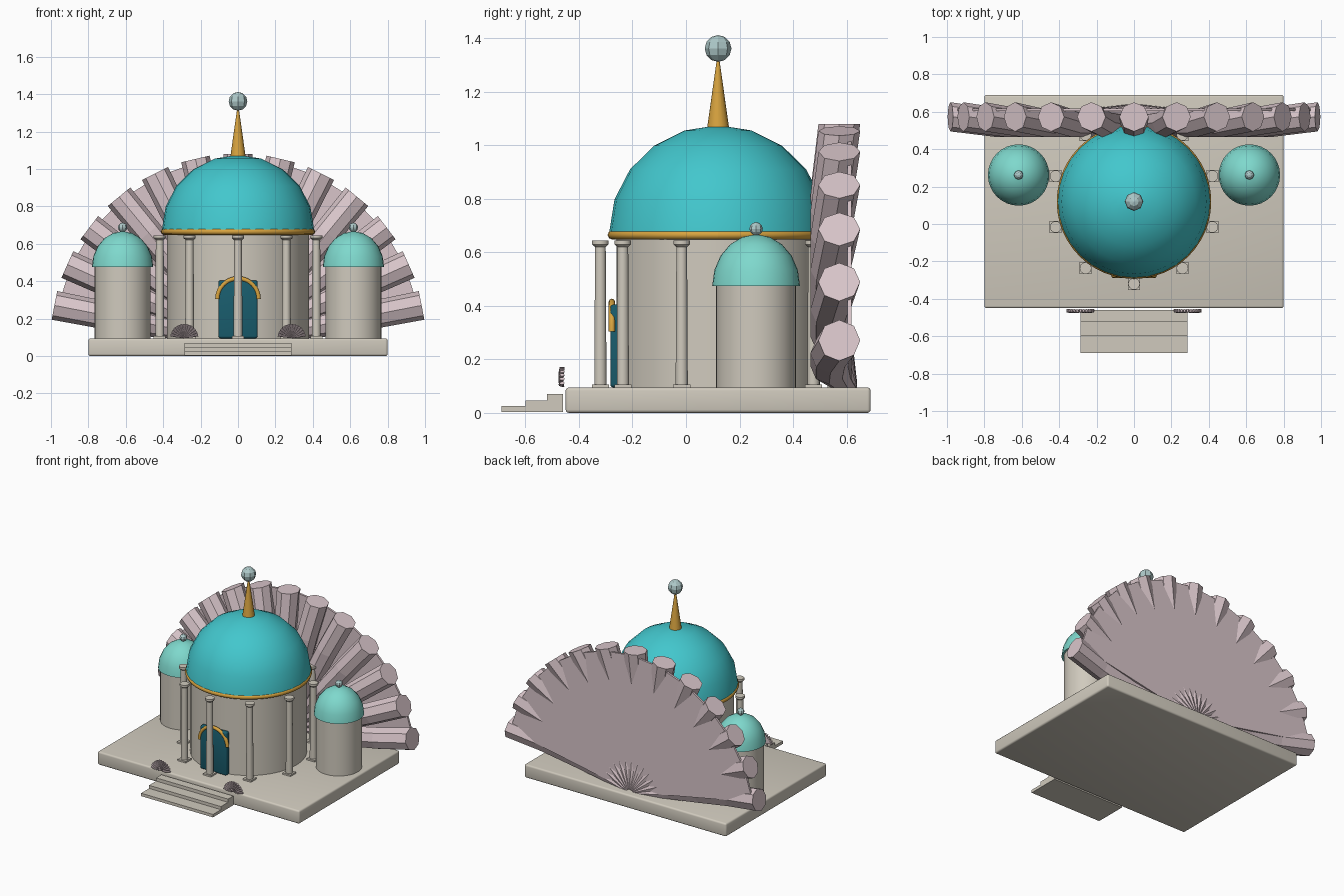
import bpy, bmesh, math
from mathutils import Vector, Matrix

cube = bpy.data.objects.get("Cube")
if cube:
    bpy.data.objects.remove(cube, do_unlink=True)


def material(name, rgb):
    m = bpy.data.materials.new(name)
    m.use_nodes = True
    m.diffuse_color = (*rgb, 1)
    m.node_tree.nodes["Principled BSDF"].inputs["Base Color"].default_value = (*rgb, 1)
    return m


STONE = material("warm_stone", (0.63, 0.59, 0.51))
TURQUOISE = material("turquoise", (0.055, 0.57, 0.61))
MINT = material("mint", (0.21, 0.69, 0.61))
GOLD = material("gold", (0.69, 0.37, 0.05))
PEARL = material("pearl", (0.42, 0.58, 0.58))
TEAL = material("dark_teal", (0.01, 0.11, 0.155))
PINK = material("shell_pink", (0.69, 0.56, 0.59))


def finish(name, bm, mat, smooth=None):
    """Turn a bmesh into a named object with one colour."""
    bmesh.ops.recalc_face_normals(bm, faces=bm.faces)
    mesh = bpy.data.meshes.new(name)
    bm.to_mesh(mesh)
    bm.free()
    mesh.materials.append(mat)
    obj = bpy.data.objects.new(name, mesh)
    bpy.context.collection.objects.link(obj)
    if smooth:
        bpy.ops.object.select_all(action="DESELECT")
        obj.select_set(True)
        bpy.context.view_layer.objects.active = obj
        bpy.ops.object.shade_smooth_by_angle(angle=math.radians(smooth))
    return obj


def skin(bm, rings):
    """Bridge equal rings of points and cap both ends."""
    loops = [[bm.verts.new(p) for p in ring] for ring in rings]
    n = len(loops[0])
    for a, b in zip(loops, loops[1:]):
        for i in range(n):
            j = (i + 1) % n
            bm.faces.new((a[i], a[j], b[j], b[i]))
    bm.faces.new(loops[0])
    bm.faces.new(loops[-1])


def lathe(name, centre, profile, mat, sides=32, smooth=40):
    """Revolve (radius, height) pairs about a vertical axis."""
    bm = bmesh.new()
    turns = [2 * math.pi * i / sides for i in range(sides)]
    skin(bm, [[(centre[0] + r * math.cos(t), centre[1] + r * math.sin(t), z) for t in turns]
              for r, z in profile])
    return finish(name, bm, mat, smooth)


def box(name, low, high, mat, bevel=0.0):
    low, high = Vector(low), Vector(high)
    bm = bmesh.new()
    bmesh.ops.create_cube(bm, size=1)
    for v in bm.verts:
        v.co = (low + high) / 2 + v.co * (high - low)
    if bevel:
        bmesh.ops.bevel(bm, geom=bm.edges[:], offset=bevel, segments=3,
                        profile=0.5, affect="EDGES")
    return finish(name, bm, mat, 30 if bevel else None)


def ball(name, centre, radius, mat):
    bm = bmesh.new()
    bmesh.ops.create_uvsphere(bm, u_segments=8, v_segments=6, radius=radius,
                              matrix=Matrix.Translation(centre))
    return finish(name, bm, mat)


def dome(name, centre, radius, base, height, mat, steps=5):
    angles = [math.pi / 2 * i / steps for i in range(steps + 1)]
    profile = [(max(radius * math.cos(a), 0.002), base + height * math.sin(a)) for a in angles]
    return lathe(name, centre, profile, mat, 32, 50)


def ring(name, centre, radius, tube, mat, upright=False):
    """Flat full ring, or an upright half ring used as an arch."""
    bm = bmesh.new()
    count = 17 if upright else 49
    span = math.pi if upright else 2 * math.pi
    loops = []
    for i in range(count):
        a = span * i / (count - 1)
        loop = []
        for j in range(8):
            b = 2 * math.pi * j / 8
            r, h = radius + tube * math.cos(b), tube * math.sin(b)
            x, y = r * math.cos(a), r * math.sin(a)
            loop.append(Vector(centre) + Vector((x, h, y) if upright else (x, y, h)))
        loops.append(loop)
    skin(bm, loops)
    return finish(name, bm, mat, 60)


# Shell ribs: distance from hub, depth, tube radius
RIB = [(0.03, 0.052, 0.015), (0.25, -0.003, 0.045), (0.5, -0.038, 0.07),
       (0.75, -0.033, 0.075), (1.0, 0.0, 0.078)]


def shell(name, hub, scale, count=13):
    """Fan of bowed octagonal ribs against a thin back plate."""
    size = Vector(scale)
    hub = Vector(hub)
    first = math.radians(11)
    angles = [first + (math.pi - 2 * first) * i / (count - 1) for i in range(count)]
    bm = bmesh.new()
    for a in angles:
        out = Vector((math.cos(a), 0, math.sin(a)))
        side = Vector((-math.sin(a), 0, math.cos(a)))
        depth = Vector((0, 1, 0))
        rings = []
        for r, d, w in RIB:
            mid = out * r + depth * d
            turns = [2 * math.pi * k / 8 for k in range(8)]
            rings.append([hub + size * (mid + side * w * math.cos(t) + depth * w * math.sin(t))
                          for t in turns])
        skin(bm, rings)
    finish(name + "_ribs", bm, PINK)
    bm = bmesh.new()
    arc = [(0, 0)] + [(0.98 * math.cos(a), 0.98 * math.sin(a)) for a in angles]
    skin(bm, [[hub + size * Vector((x, y, z)) for x, z in arc] for y in (0.03, 0.045)])
    finish(name + "_back", bm, PINK)


# Platform and steps
box("platform", (-0.8, -0.45, 0), (0.8, 0.69, 0.095), STONE, 0.012)
for i, (front, top) in enumerate([(-0.69, 0.025), (-0.6, 0.047), (-0.52, 0.07)]):
    box(f"step_{i + 1}", (-0.285, front, 0.004), (0.285, -0.46, top), STONE)

# Central hall
HALL = (0, 0.12)
lathe("hall_drum", HALL, [(0.38, 0.09), (0.38, 0.66)], STONE)
dome("hall_dome", HALL, 0.407, 0.675, 0.4, TURQUOISE)
ring("dome_rim", (0, 0.12, 0.665), 0.396, 0.017, GOLD)
lathe("spire", HALL, [(0.041, 1.065), (0.005, 1.32)], GOLD, 16)
ball("spire_ball", (0, 0.12, 1.362), 0.05, PEARL)

# Colonnade
for i in range(10):
    a = 2 * math.pi * i / 10
    x, y = 0.44 * math.sin(a), 0.12 - 0.44 * math.cos(a)
    box(f"column_base_{i + 1}", (x - 0.032, y - 0.032, 0.09), (x + 0.032, y + 0.032, 0.106), STONE)
    lathe(f"column_{i + 1}", (x, y),
          [(0.024, 0.1), (0.021, 0.62), (0.032, 0.63), (0.032, 0.645)], STONE, 10, 40)

# Door and its arch
box("door", (-0.105, -0.283, 0.095), (0.105, -0.245, 0.405), TEAL, 0.012)
ring("door_arch", (0, -0.277, 0.305), 0.11, 0.012, GOLD, upright=True)

# Side towers
for side, x in (("left", 0.617), ("right", -0.617)):
    lathe(f"{side}_tower", (x, 0.262), [(0.15, 0.09), (0.15, 0.48)], STONE)
    dome(f"{side}_tower_dome", (x, 0.262), 0.164, 0.475, 0.192, MINT)
    ball(f"{side}_tower_ball", (x, 0.262, 0.688), 0.025, PEARL)
    shell(f"{side}_step_shell", (math.copysign(0.287, x), -0.463, 0.097), (0.075, 0.12, 0.075))

# Great shell behind the hall
shell("great_shell", (0, 0.573, 0.08), (1, 1, 1))
